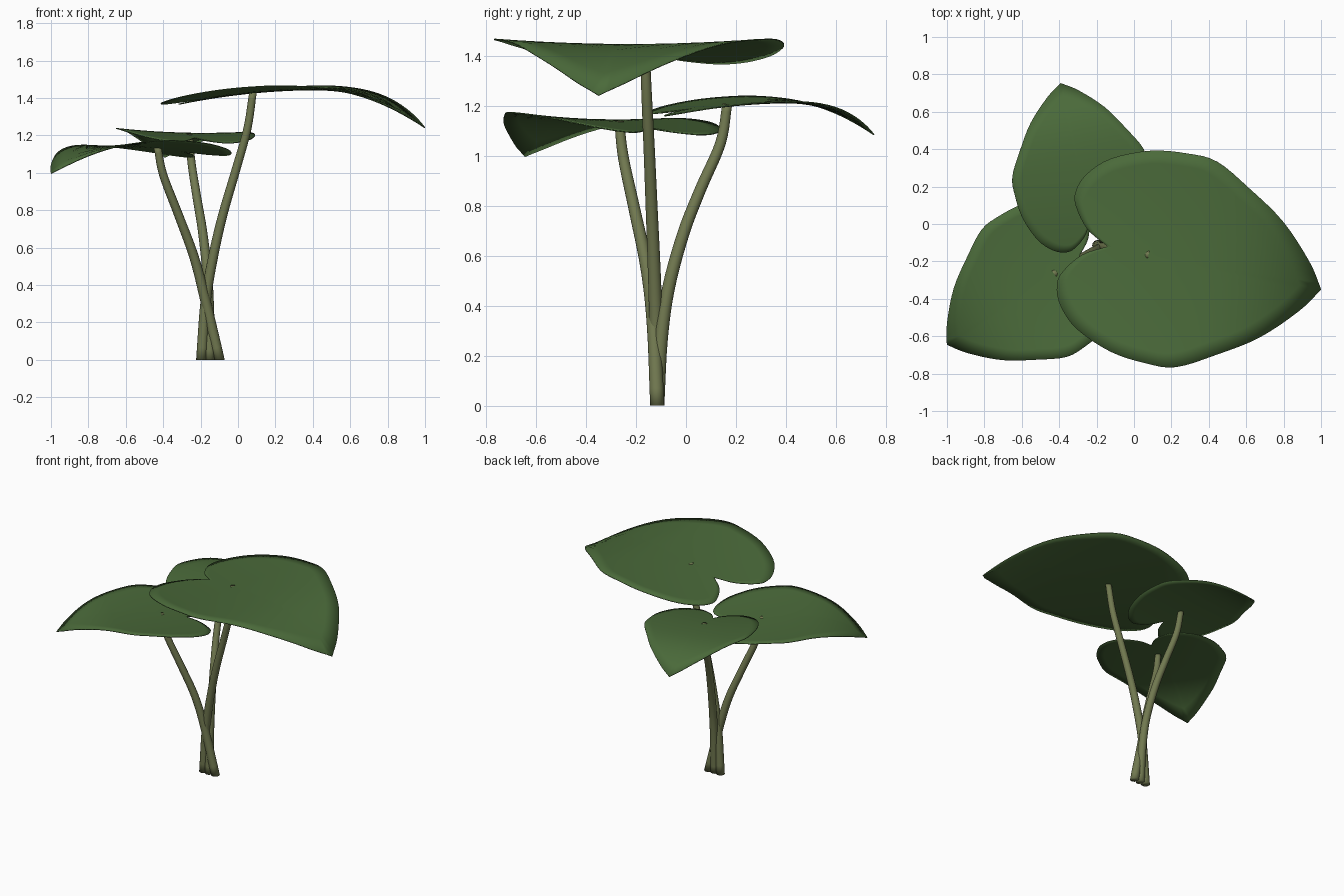
import bpy, bmesh, math
from mathutils import Vector

if "Cube" in bpy.data.objects:
    bpy.data.objects.remove(bpy.data.objects["Cube"])


def material(name, rgb):
    m = bpy.data.materials.new(name)
    m.diffuse_color = (*rgb, 1)
    m.use_nodes = True
    m.node_tree.nodes["Principled BSDF"].inputs["Base Color"].default_value = m.diffuse_color
    return m


LEAF = material("leaf_green", (0.069, 0.144, 0.042))
STEM = material("stem_olive", (0.165, 0.190, 0.080))

# Half outline of the heart-shaped leaf (notch to tip), origin at the stem
HALF = [(-.226, 0), (-.35, .07), (-.435, .18), (-.45, .26), (-.41, .36),
        (-.30, .465), (-.10, .548), (.10, .572), (.26, .56), (.455, .455),
        (.665, .318), (.846, .135), (.938, 0)]


def smooth(points, steps):
    """Catmull-Rom through the points, sharp at both ends."""
    p = [Vector(q) for q in points]
    p = [2 * p[0] - p[1]] + p + [2 * p[-1] - p[-2]]
    out = []
    for i in range(1, len(p) - 2):
        a, b, c, d = p[i - 1:i + 3]
        for s in range(steps):
            t = s / steps
            out.append(.5 * (2 * b + (c - a) * t + (2 * a - 5 * b + 4 * c - d) * t * t
                             + (3 * b - a - 3 * c + d) * t ** 3))
    return out + [p[-2]]


def add_object(name, bm, mat):
    me = bpy.data.meshes.new(name)
    bmesh.ops.recalc_face_normals(bm, faces=bm.faces)
    bm.to_mesh(me)
    bm.free()
    me.materials.append(mat)
    for f in me.polygons:
        f.use_smooth = True
    ob = bpy.data.objects.new(name, me)
    bpy.context.collection.objects.link(ob)
    return ob


def leaf(name, centre, tip, scale, roll):
    """Drooping leaf blade made from concentric copies of the outline."""
    half = smooth(HALF, 4)
    outline = half + [Vector((q.x, -q.y)) for q in half[-2:0:-1]]
    ang = math.atan2(tip[1] - centre[1], tip[0] - centre[0])
    ca, sa = math.cos(ang), math.sin(ang)

    def place(u, v):
        z = .09 * u - .12 * u * u - .51 * max(0, u - .25) ** 3   # droop
        z += .07 * v * v + roll * v                              # slight cup and roll
        return Vector(centre) + scale * Vector((u * ca - v * sa, u * sa + v * ca, z))

    bm = bmesh.new()
    mid = bm.verts.new(place(0, 0))
    rings = 8
    prev = None
    n = len(outline)
    for k in range(1, rings + 1):
        ring = [bm.verts.new(place(q.x * k / rings, q.y * k / rings)) for q in outline]
        for i in range(n):
            j = (i + 1) % n
            if prev:
                bm.faces.new((prev[i], prev[j], ring[j], ring[i]))
            else:
                bm.faces.new((mid, ring[j], ring[i]))
        prev = ring
    ob = add_object(name, bm, LEAF)
    mod = ob.modifiers.new("thickness", 'SOLIDIFY')
    mod.thickness = .005
    mod.offset = 0


def stem(name, path):
    """Tapered round tube along a smooth path."""
    pts = smooth(path, 5)
    bm = bmesh.new()
    prev = None
    sides = 14
    for i, p in enumerate(pts):
        t = (pts[min(i + 1, len(pts) - 1)] - pts[max(i - 1, 0)]).normalized()
        if i == 0:
            t = Vector((0, 0, 1))
        r = .029 - .009 * i / (len(pts) - 1)
        x = Vector((0, 1, 0)).cross(t).normalized()
        y = t.cross(x)
        ring = [bm.verts.new(p + r * (x * math.cos(a) + y * math.sin(a)))
                for a in (2 * math.pi * k / sides for k in range(sides))]
        if prev:
            for k in range(sides):
                j = (k + 1) % sides
                bm.faces.new((prev[k], prev[j], ring[j], ring[k]))
        else:
            bm.faces.new(ring[::-1])
        prev = ring
    bm.faces.new(prev)
    add_object(name, bm, STEM)


# Leaves
leaf("large_right_leaf", (.08, -.165, 1.428), (1.0, -.35), 1.0, 0)
leaf("back_leaf", (-.265, .165, 1.203), (-.39, .745), .64, .03)
leaf("front_left_leaf", (-.43, -.265, 1.133), (-1.0, -.645), .73, .03)

# Stems
stem("large_right_stem", [(-.195, -.115, 0), (-.172, -.12, .32), (-.13, -.128, .565),
                          (-.08, -.137, .78), (-.01, -.147, 1.02), (.05, -.157, 1.235),
                          (.08, -.165, 1.43)])
stem("back_stem", [(-.15, -.115, 0), (-.155, -.10, .26), (-.165, -.07, .47),
                   (-.19, -.01, .69), (-.22, .06, .87), (-.248, .138, 1.05),
                   (-.262, .165, 1.205)])
stem("front_left_stem", [(-.10, -.115, 0), (-.175, -.13, .32), (-.235, -.157, .55),
                         (-.32, -.205, .78), (-.40, -.25, .99), (-.43, -.267, 1.135)])
